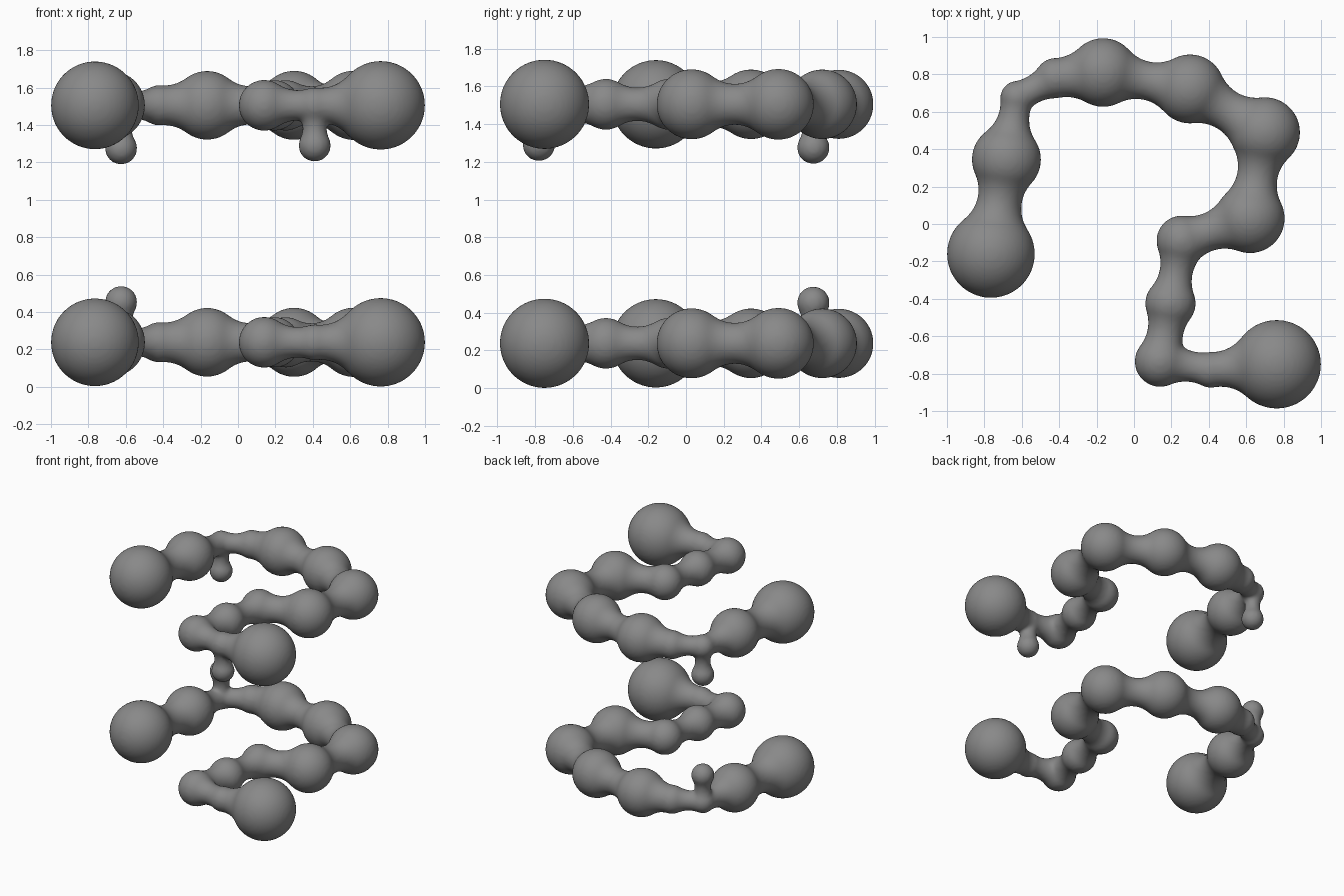
import bpy, bmesh, math
from mathutils import Vector, Matrix

cube = bpy.data.objects.get("Cube")
if cube:
    bpy.data.objects.remove(cube, do_unlink=True)

grey = bpy.data.materials.new("mid grey")
grey.use_nodes = True
colour = (0.25, 0.25, 0.25, 1)
grey.diffuse_color = colour
grey.node_tree.nodes["Principled BSDF"].inputs["Base Color"].default_value = colour

# Beads along the winding chain: x, y, radius
BEADS = [(-.765, -.16, .235), (-.682, .345, .185), (-.625, .675, .09),
         (-.42, .78, .108), (-.165, .81, .184), (.30, .722, .185),
         (.70, .49, .188), (.62, .03, .186), (.255, -.09, .135),
         (.195, -.425, .135), (.14, -.735, .136), (.41, -.78, .096),
         (.763, -.75, .237)]


def add_bead(bm, centre, radius):
    bmesh.ops.create_icosphere(bm, subdivisions=4, radius=radius,
                               matrix=Matrix.Translation(centre))


def add_neck(bm, a, ra, b, rb, fillet):
    """Waisted neck whose concave arc is tangent to both beads."""
    axis = b - a
    d = axis.length
    pa, pb = ra + fillet, rb + fillet
    t = (pa * pa - pb * pb + d * d) / (2 * d)
    h = math.sqrt(pa * pa - t * t)
    start = math.atan2(-h, -t)
    end = math.atan2(-h, d - t)
    turn = axis.to_track_quat('Z', 'Y').to_matrix()
    steps, sides = 14, 32
    rings = []
    for i in range(steps + 1):
        ang = start + (end - start) * i / steps
        z, r = t + fillet * math.cos(ang), h + fillet * math.sin(ang)
        rings.append([bm.verts.new(a + turn @ Vector((
            r * math.cos(math.tau * k / sides),
            r * math.sin(math.tau * k / sides), z))) for k in range(sides)])
    for lo, hi in zip(rings, rings[1:]):
        for k in range(sides):
            n = (k + 1) % sides
            bm.faces.new((lo[k], lo[n], hi[n], hi[k]))
    bm.faces.new(rings[0][::-1])
    bm.faces.new(rings[-1])


def build_chain(name, z, knobs):
    bm = bmesh.new()
    beads = [(Vector((x, y, z)), r) for x, y, r in BEADS]
    for centre, r in beads:
        add_bead(bm, centre, r)
    for (a, ra), (b, rb) in zip(beads, beads[1:]):
        add_neck(bm, a, ra, b, rb, .2)
    # Small side knobs hanging from or standing on a bead
    for index, offset in knobs:
        a, ra = beads[index]
        tip = a + Vector((0, 0, offset))
        add_bead(bm, tip, .086)
        add_neck(bm, a, ra, tip, .086, .14)
    mesh = bpy.data.meshes.new(name)
    bm.to_mesh(mesh)
    bm.free()
    mesh.materials.append(grey)
    obj = bpy.data.objects.new(name, mesh)
    bpy.context.collection.objects.link(obj)
    # Fuse beads and necks into one skin
    fuse = obj.modifiers.new("fuse", 'REMESH')
    fuse.mode = 'VOXEL'
    fuse.voxel_size = .014
    fuse.use_smooth_shade = True
    relax = obj.modifiers.new("relax", 'SMOOTH')
    relax.factor = .5
    relax.iterations = 4
    bpy.ops.object.select_all(action='DESELECT')
    obj.select_set(True)
    bpy.context.view_layer.objects.active = obj
    for mod in ("fuse", "relax"):
        bpy.ops.object.modifier_apply(modifier=mod)
    bpy.ops.object.shade_smooth()


build_chain("lower_bead_chain", .238, [(2, .215)])
build_chain("upper_bead_chain", 1.505, [(2, -.23), (11, -.215)])
